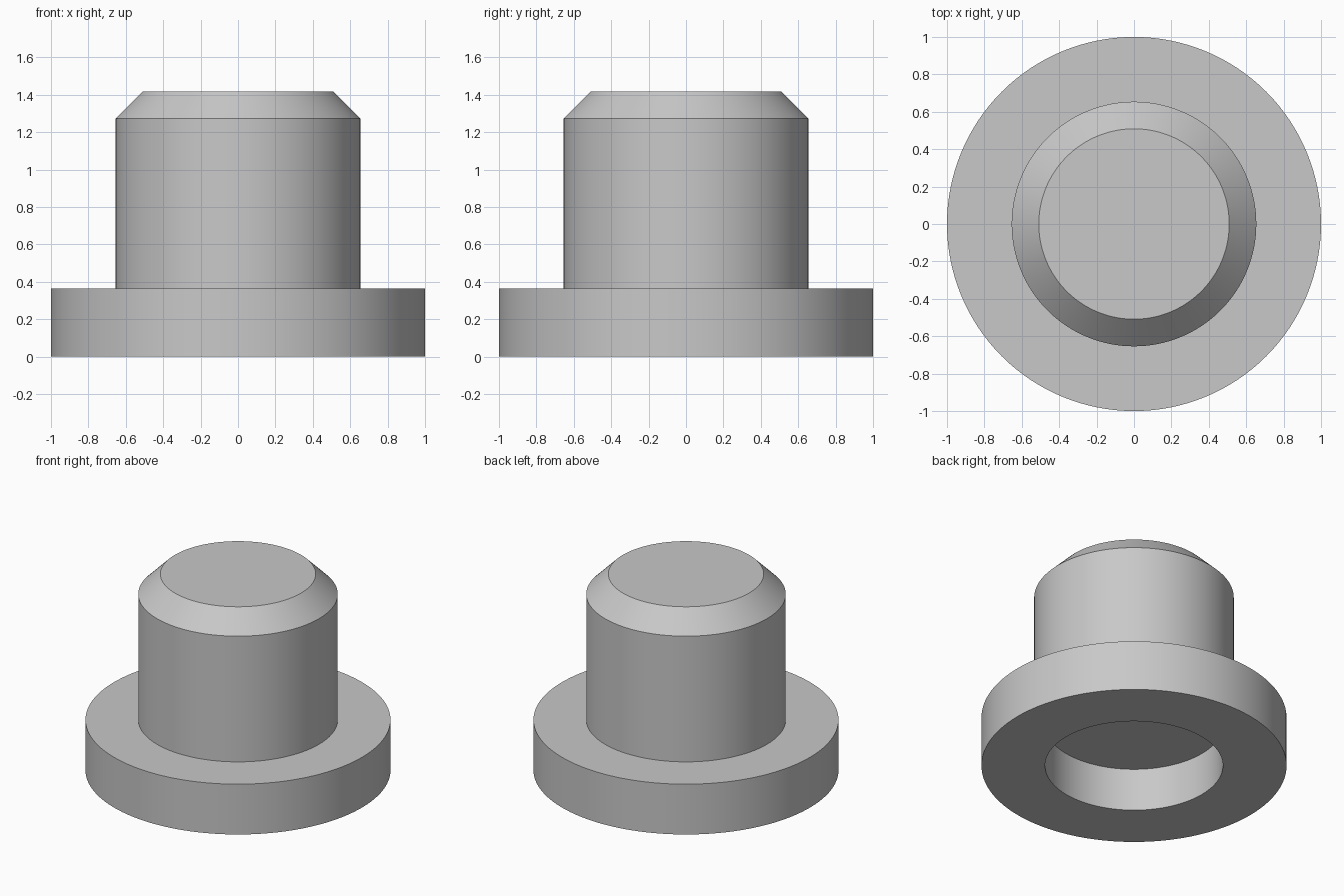
import bpy
import bmesh
import math

cube = bpy.data.objects.get("Cube")
if cube:
    bpy.data.objects.remove(cube, do_unlink=True)

# Plain grey material
grey = bpy.data.materials.new("plain_grey")
grey.use_nodes = True
colour = (0.58, 0.58, 0.58, 1)
grey.diffuse_color = colour
grey.node_tree.nodes["Principled BSDF"].inputs["Base Color"].default_value = colour

# Main dimensions
SEGMENTS = 128
flange_radius, flange_height = 1.0, 0.364
shaft_radius, total_height, chamfer = 0.654, 1.418, 0.145
bore_radius, bore_depth = 0.583, 0.309

# Half section (radius, height), from the bore ceiling round to the top centre
section = [
    (0, bore_depth),
    (bore_radius, bore_depth),
    (bore_radius, 0),
    (flange_radius, 0),
    (flange_radius, flange_height),
    (shaft_radius, flange_height),
    (shaft_radius, total_height - chamfer),
    (shaft_radius - chamfer, total_height),
    (0, total_height),
]


def revolve(name, points, material):
    """Turn a half section about the z axis into a closed solid."""
    bm = bmesh.new()
    verts = [bm.verts.new((r, 0, z)) for r, z in points]
    edges = [bm.edges.new(pair) for pair in zip(verts, verts[1:])]
    bmesh.ops.spin(bm, geom=verts + edges, cent=(0, 0, 0), axis=(0, 0, 1),
                   angle=math.tau, steps=SEGMENTS, use_merge=True)
    bmesh.ops.remove_doubles(bm, verts=bm.verts, dist=0.0001)
    bmesh.ops.recalc_face_normals(bm, faces=bm.faces)
    mesh = bpy.data.meshes.new(name)
    bm.to_mesh(mesh)
    bm.free()
    mesh.materials.append(material)
    obj = bpy.data.objects.new(name, mesh)
    bpy.context.collection.objects.link(obj)
    return obj


# Flanged plug with chamfered shaft and blind bore underneath
plug = revolve("flanged_plug", section, grey)
bpy.ops.object.select_all(action='DESELECT')
plug.select_set(True)
bpy.context.view_layer.objects.active = plug
bpy.ops.object.shade_smooth_by_angle(angle=math.radians(30))
